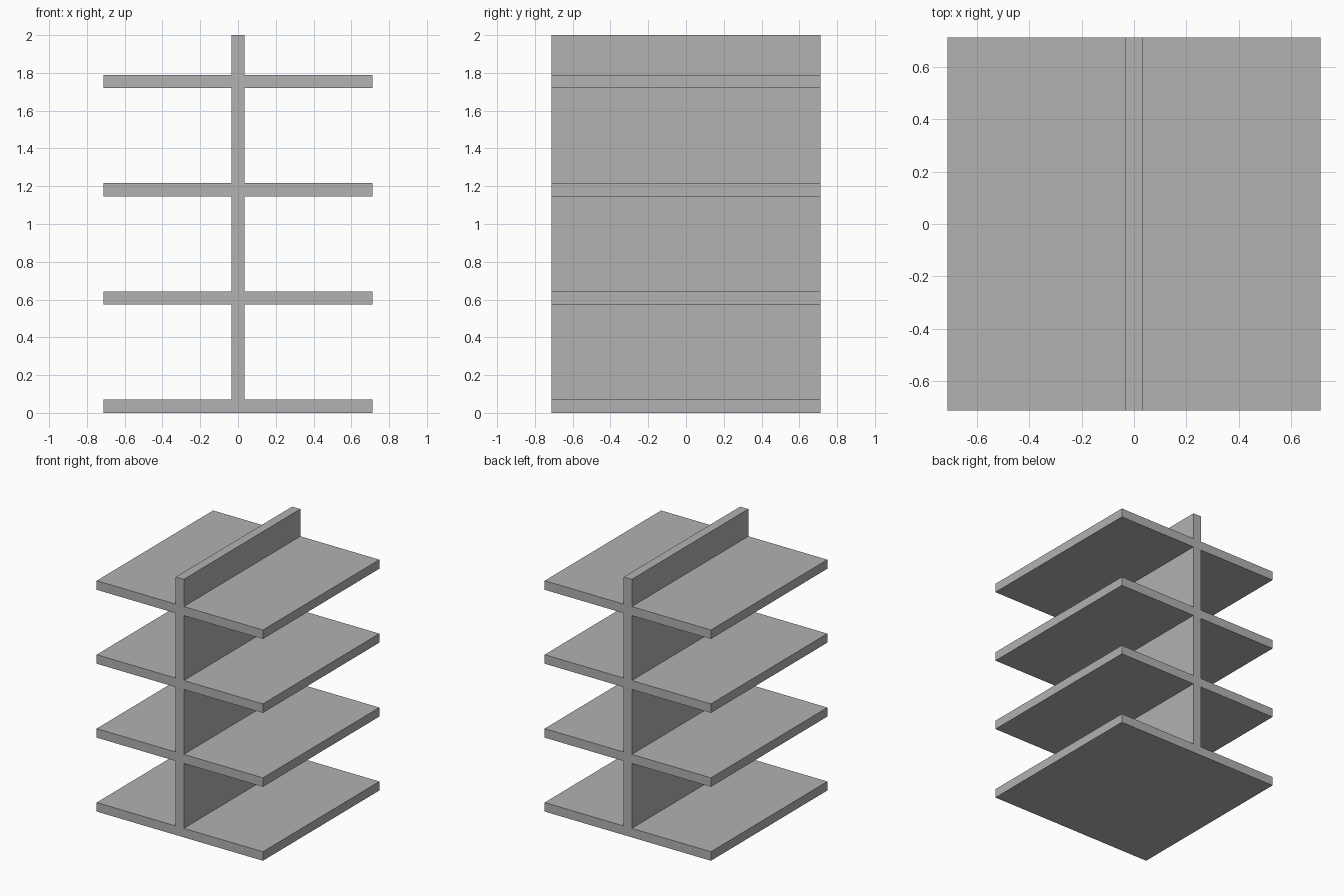
import bpy
import bmesh

cube = bpy.data.objects.get("Cube")
if cube:
    bpy.data.objects.remove(cube, do_unlink=True)

HALF = 0.713          # half width and half depth of the shelves
SPINE = 0.035         # half thickness of the upright panel
THICK = 0.07          # shelf thickness
HEIGHT = 2.0
SHELVES = 4
STEP = 0.573          # distance from one shelf to the next

grey = bpy.data.materials.new("plain grey")
grey.use_nodes = True
colour = (0.445, 0.445, 0.445, 1)
grey.diffuse_color = colour
grey.node_tree.nodes["Principled BSDF"].inputs["Base Color"].default_value = colour

# Outline of one side, from the bottom up: each shelf steps out from the spine
side = []
for i in range(SHELVES):
    low, high = i * STEP, i * STEP + THICK
    if i:
        side.append((SPINE, low))
    side += [(HALF, low), (HALF, high), (SPINE, high)]
side.append((SPINE, HEIGHT))

# Mirror the outline to close it, then extrude it front to back
outline = side + [(-x, z) for x, z in reversed(side)]
bm = bmesh.new()
front = bm.faces.new([bm.verts.new((x, -HALF, z)) for x, z in outline])
extruded = bmesh.ops.extrude_face_region(bm, geom=[front], use_keep_orig=True)
moved = [g for g in extruded["geom"] if isinstance(g, bmesh.types.BMVert)]
bmesh.ops.translate(bm, verts=moved, vec=(0, 2 * HALF, 0))
bmesh.ops.recalc_face_normals(bm, faces=bm.faces)

mesh = bpy.data.meshes.new("shelf_rack")
bm.to_mesh(mesh)
bm.free()
mesh.materials.append(grey)
rack = bpy.data.objects.new("shelf_rack", mesh)
bpy.context.collection.objects.link(rack)
